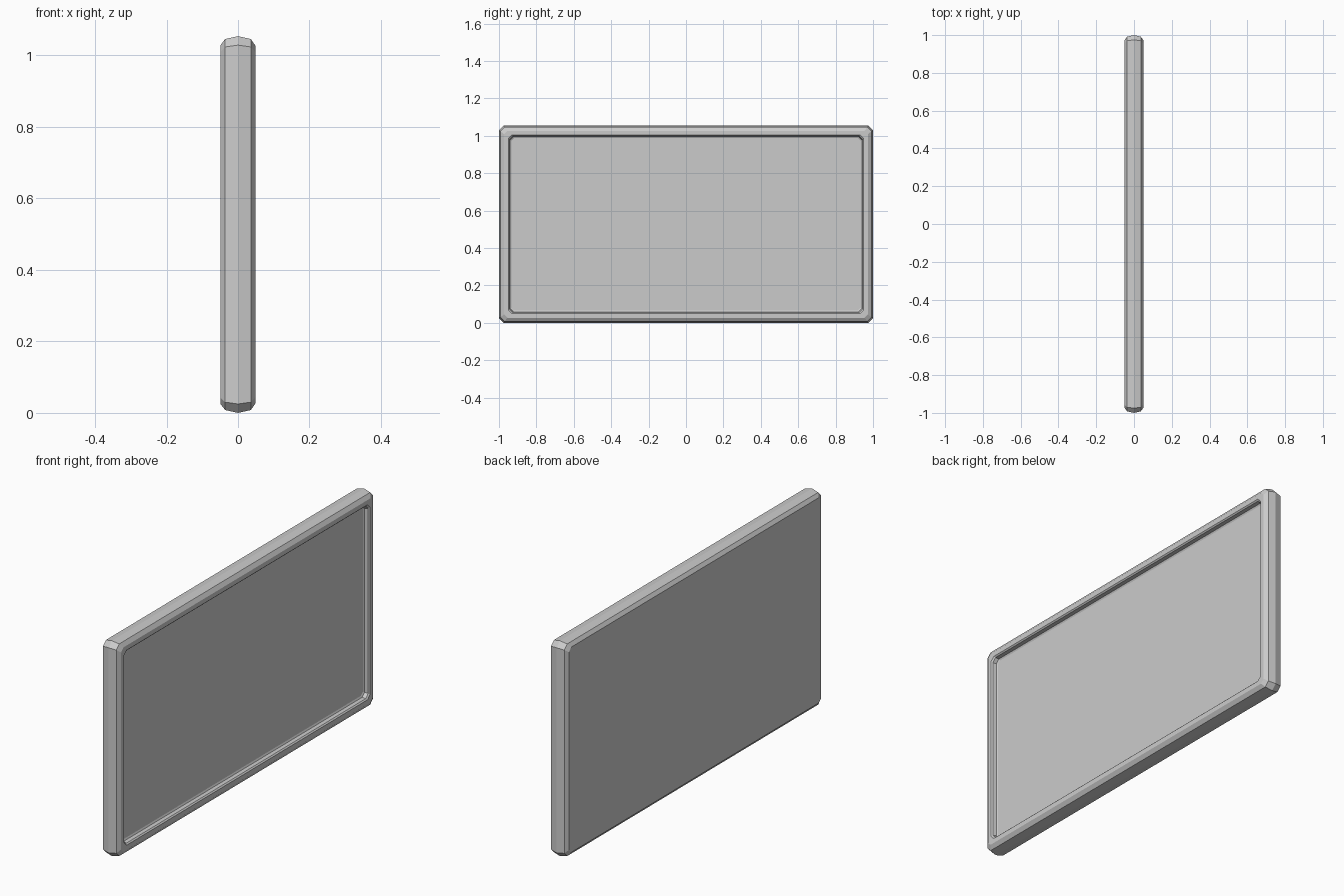
import bpy
import bmesh

if "Cube" in bpy.data.objects:
    bpy.data.objects.remove(bpy.data.objects["Cube"])

HALF_W, HEIGHT = 1.0, 1.054

# Cross-section from back to recess: (x, inset from outline, corner cut)
PROFILE = [
    (-0.049, 0.025, 0.018),
    (-0.036, 0.008, 0.022),
    (0.000, 0.000, 0.025),
    (0.036, 0.008, 0.022),
    (0.049, 0.027, 0.018),
    (0.049, 0.050, 0.018),
    (0.043, 0.056, 0.018),
    (0.026, 0.059, 0.018),
    (0.022, 0.067, 0.014),
]


def ring(bm, x, inset, cut):
    """Corner-cut rectangle in the YZ plane."""
    y, lo, hi = HALF_W - inset, inset, HEIGHT - inset
    pts = [(-y + cut, lo), (y - cut, lo), (y, lo + cut), (y, hi - cut),
           (y - cut, hi), (-y + cut, hi), (-y, hi - cut), (-y, lo + cut)]
    return [bm.verts.new((x, a, b)) for a, b in pts]


def make_panel(name):
    bm = bmesh.new()
    rings = [ring(bm, *row) for row in PROFILE]
    # Rim walls
    for a, b in zip(rings, rings[1:]):
        for i in range(8):
            j = (i + 1) % 8
            bm.faces.new((a[i], a[j], b[j], b[i]))
    # Flat back and recessed front
    bm.faces.new(rings[0][::-1])
    bm.faces.new(rings[-1])
    bmesh.ops.recalc_face_normals(bm, faces=bm.faces)
    mesh = bpy.data.meshes.new(name)
    bm.to_mesh(mesh)
    bm.free()
    obj = bpy.data.objects.new(name, mesh)
    bpy.context.collection.objects.link(obj)
    return obj


make_panel("framed_panel")
